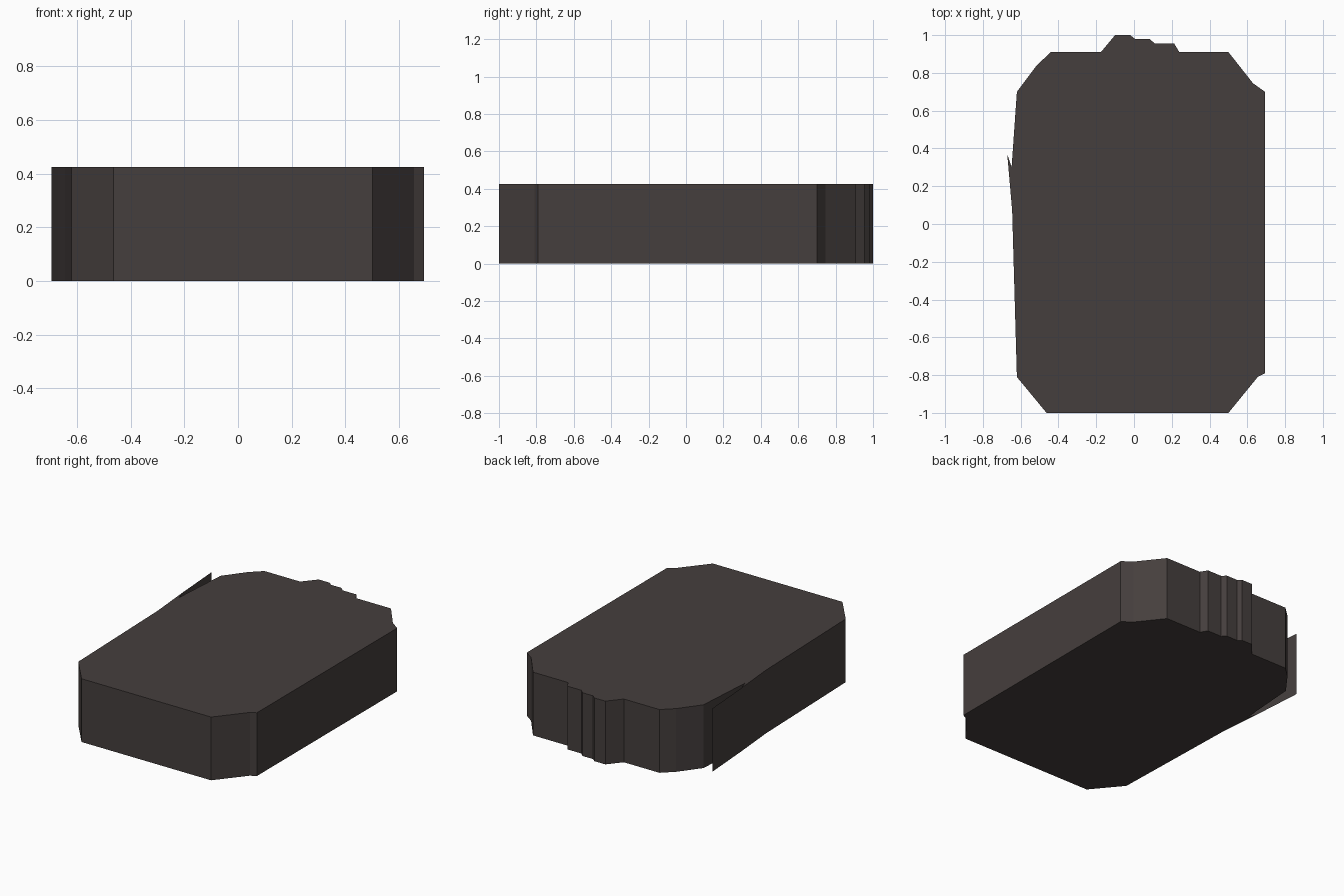
import bpy, bmesh

if "Cube" in bpy.data.objects:
    bpy.data.objects.remove(bpy.data.objects["Cube"])

HEIGHT = 0.425

mat = bpy.data.materials.new("dark brown grey")
mat.diffuse_color = (0.060, 0.049, 0.047, 1)
mat.use_nodes = True
mat.node_tree.nodes["Principled BSDF"].inputs["Base Color"].default_value = mat.diffuse_color


def finish(name, bm):
    mesh = bpy.data.meshes.new(name)
    bm.to_mesh(mesh)
    bm.free()
    mesh.materials.append(mat)
    obj = bpy.data.objects.new(name, mesh)
    bpy.context.collection.objects.link(obj)
    return obj


# Main block: plan outline (counter-clockwise from front left), extruded upward
outline = [
    (-0.463, -1.0), (0.5, -1.0), (0.655, -0.81), (0.693, -0.79),   # front
    (0.693, 0.70), (0.63, 0.745), (0.5, 0.91),                     # right side
    (0.24, 0.91), (0.213, 0.955), (0.11, 0.955), (0.083, 0.98),    # stepped back
    (0.005, 0.98), (-0.02, 1.0), (-0.10, 1.0), (-0.175, 0.91),
    (-0.44, 0.91), (-0.515, 0.84), (-0.62, 0.70),                  # back left corner
    (-0.648, 0.30), (-0.671, 0.37), (-0.645, 0.07), (-0.62, -0.81),  # left side
]
bm = bmesh.new()
base = bm.faces.new([bm.verts.new((x, y, 0)) for x, y in outline])
top = bmesh.ops.extrude_face_region(bm, geom=[base], use_keep_orig=True)["geom"]
bmesh.ops.translate(bm, vec=(0, 0, HEIGHT),
                    verts=[v for v in top if isinstance(v, bmesh.types.BMVert)])
bmesh.ops.recalc_face_normals(bm, faces=bm.faces)
finish("main_block", bm)

# Thin fin continuing the left wall past the block
bm = bmesh.new()
a, b = (-0.671, 0.37), (-0.695, 0.712)
bm.faces.new([bm.verts.new(p) for p in
              ((*b, 0), (*a, 0), (*a, HEIGHT), (*b, HEIGHT))])
finish("side_fin", bm)
